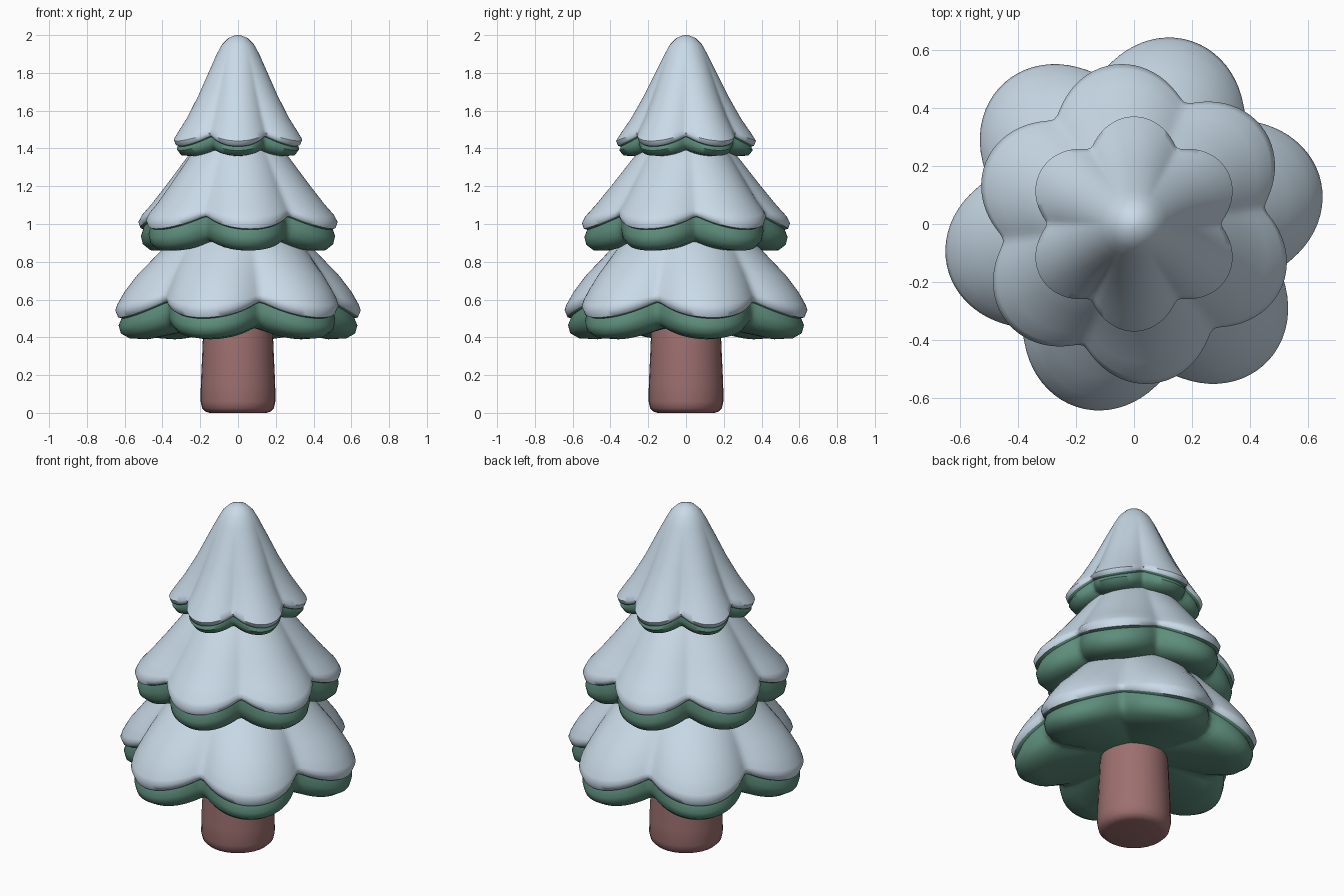
import bpy, bmesh, math

if "Cube" in bpy.data.objects:
    bpy.data.objects.remove(bpy.data.objects["Cube"])


def material(name, rgb):
    m = bpy.data.materials.new(name)
    m.diffuse_color = (*rgb, 1)
    m.use_nodes = True
    m.node_tree.nodes["Principled BSDF"].inputs["Base Color"].default_value = m.diffuse_color
    return m


SNOW = material("snow", (0.58, 0.70, 0.80))
GREEN = material("needle green", (0.11, 0.27, 0.20))
BARK = material("bark", (0.34, 0.16, 0.16))


def ring_mesh(name, rings, segments, lobe_angle, materials, split):
    """Stack of closed rings: (valley radius, lobe radius, valley z, lobe z)."""
    bm = bmesh.new()
    loops = []
    for rv, rl, zv, zl in rings:
        loop = []
        for i in range(segments):
            a = 2 * math.pi * i / segments
            wave = math.cos(3 * (a - math.radians(lobe_angle)))
            lobe = (wave * wave + 0.012) ** 0.42
            r = rv + (rl - rv) * lobe
            z = zv + (zl - zv) * lobe
            loop.append(bm.verts.new((r * math.cos(a), r * math.sin(a), z)))
        loops.append(loop)
    for k in range(len(loops) - 1):
        for i in range(segments):
            j = (i + 1) % segments
            f = bm.faces.new((loops[k][i], loops[k + 1][i],
                              loops[k + 1][j], loops[k][j]))
            f.material_index = 0 if k < split else len(materials) - 1
    bm.faces.new(loops[0])
    bottom = bm.faces.new(loops[-1][::-1])
    bottom.material_index = len(materials) - 1
    bmesh.ops.recalc_face_normals(bm, faces=bm.faces)
    mesh = bpy.data.meshes.new(name)
    bm.to_mesh(mesh)
    bm.free()
    for m in materials:
        mesh.materials.append(m)
    ob = bpy.data.objects.new(name, mesh)
    bpy.context.collection.objects.link(ob)
    bpy.ops.object.select_all(action='DESELECT')
    ob.select_set(True)
    bpy.context.view_layer.objects.active = ob
    bpy.ops.object.shade_smooth_by_angle(angle=math.radians(50))
    return ob


# Lower branches with snow cap
ring_mesh("lower_branches", [
    (.25, .25, 1.00, 1.00), (.33, .34, .93, .93), (.39, .43, .84, .84),
    (.45, .54, .74, .73), (.48, .61, .68, .64), (.505, .65, .64, .57),
    (.51, .66, .625, .54), (.50, .645, .605, .505),
    (.485, .625, .60, .50), (.49, .642, .55, .46), (.48, .63, .505, .42),
    (.45, .585, .475, .395), (.39, .49, .46, .39), (.15, .15, .46, .46),
], 144, 13, [SNOW, GREEN], 7)

# Middle branches with snow cap
ring_mesh("middle_branches", [
    (.18, .18, 1.46, 1.46), (.26, .28, 1.35, 1.35), (.34, .39, 1.22, 1.21),
    (.395, .48, 1.13, 1.10), (.425, .535, 1.09, 1.04),
    (.435, .553, 1.075, 1.005), (.43, .543, 1.055, .975),
    (.415, .525, 1.05, .97), (.42, .54, 1.0, .93), (.41, .53, .955, .89),
    (.385, .49, .925, .86), (.33, .41, .91, .86), (.2, .2, .92, .92),
], 144, 37, [SNOW, GREEN], 6)

# Top branches with snow-covered tip
ring_mesh("top_branches", [
    (.012, .012, 2.0, 2.0), (.05, .05, 1.985, 1.985), (.085, .085, 1.95, 1.95),
    (.115, .115, 1.895, 1.895), (.15, .158, 1.81, 1.81), (.20, .222, 1.68, 1.68),
    (.245, .29, 1.57, 1.56), (.275, .345, 1.51, 1.48), (.288, .37, 1.49, 1.44),
    (.283, .36, 1.475, 1.415),
    (.27, .345, 1.47, 1.41), (.275, .353, 1.44, 1.39), (.258, .33, 1.405, 1.362),
    (.2, .25, 1.39, 1.36), (.1, .1, 1.4, 1.4),
], 144, 30, [SNOW, GREEN], 9)

# Trunk with rounded foot
ring_mesh("trunk", [(r, r, z, z) for r, z in (
    (.175, .50), (.185, .42), (.19, .30), (.197, .15), (.198, .06),
    (.19, .025), (.172, .007), (.15, 0))], 28, 0, [BARK], 99)
